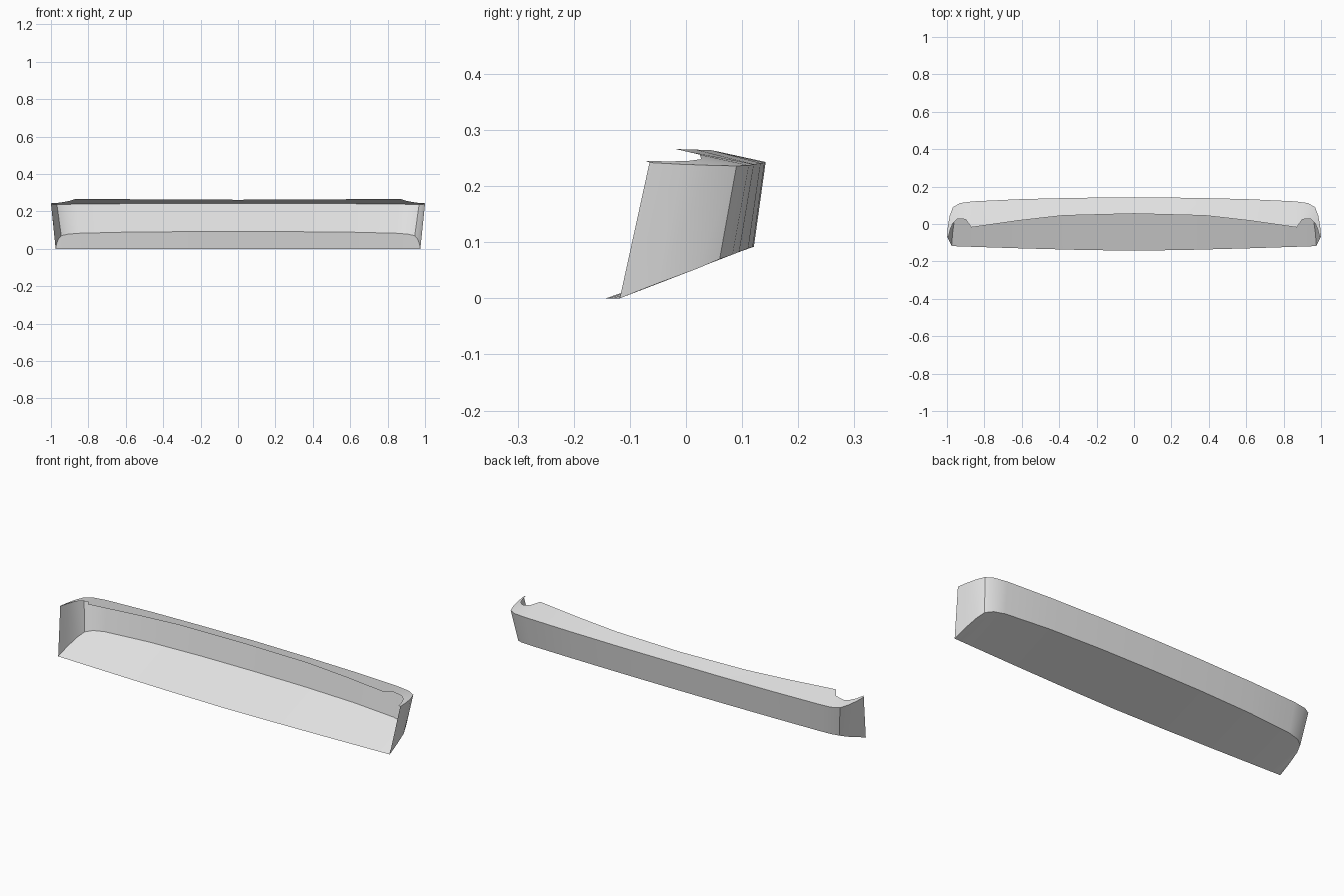
import bpy
import bmesh

cube = bpy.data.objects.get("Cube")
if cube:
    bpy.data.objects.remove(cube, do_unlink=True)

grey = bpy.data.materials.new("light_grey")
grey.use_nodes = True
COLOUR = (0.8, 0.8, 0.8, 1)
grey.diffuse_color = COLOUR
grey.node_tree.nodes["Principled BSDF"].inputs["Base Color"].default_value = COLOUR


def mirrored(half):
    """Full rail from -x to +x, given the half from the centre outward."""
    return [(-x, y, z) for x, y, z in reversed(half[1:])] + half


def sheet(name, rail_a, rail_b):
    """Thin smooth sheet stretched between two mirrored rails."""
    bm = bmesh.new()
    a = [bm.verts.new(p) for p in mirrored(rail_a)]
    b = [bm.verts.new(p) for p in mirrored(rail_b)]
    for i in range(len(a) - 1):
        bm.faces.new((a[i], a[i + 1], b[i + 1], b[i]))
    bmesh.ops.remove_doubles(bm, verts=bm.verts[:], dist=0.0005)
    mesh = bpy.data.meshes.new(name)
    bm.to_mesh(mesh)
    bm.free()
    mesh.materials.append(grey)
    obj = bpy.data.objects.new(name, mesh)
    bpy.context.collection.objects.link(obj)
    bpy.ops.object.select_all(action="DESELECT")
    obj.select_set(True)
    bpy.context.view_layer.objects.active = obj
    bpy.ops.object.shade_smooth_by_angle()
    return obj


# Lower edge of the wall, wrapping round the corner to the front tip
wall_low = [(0, .121, .092), (.3, .119, .0915), (.6, .111, .089),
            (.85, .095, .083), (.91, .083, .078), (.945, .06, .07),
            (.96, .02, .053), (.97, -.05, .027), (.975, -.118, 0)]

# Upper edge of the wall, leaning outward
wall_high = [(0, .142, .243), (.3, .14, .242), (.6, .133, .241),
             (.86, .121, .239), (.93, .112, .237), (.968, .09, .236),
             (.985, .045, .237), (.995, -.01, .239), (1, -.065, .242)]

# Inner edge of the top flange, with a notch near each end
flange_inner = [(0, .055, .262), (.38, .045, .264), (.62, .018, .265),
                (.87, -.018, .266), (.9, .025, .256), (.945, .027, .248),
                (.968, .005, .245), (.983, -.03, .244), (.993, -.072, .245)]

# Slightly bowed front edge of the floor, one point per wall station
floor_front = [(x, -.143 + .025 * (x / .975) ** 1.4, 0) for x, y, z in wall_low]

sheet("floor_panel", wall_low, floor_front)
sheet("wrapped_wall", wall_high, wall_low)
sheet("top_flange", flange_inner, wall_high)
